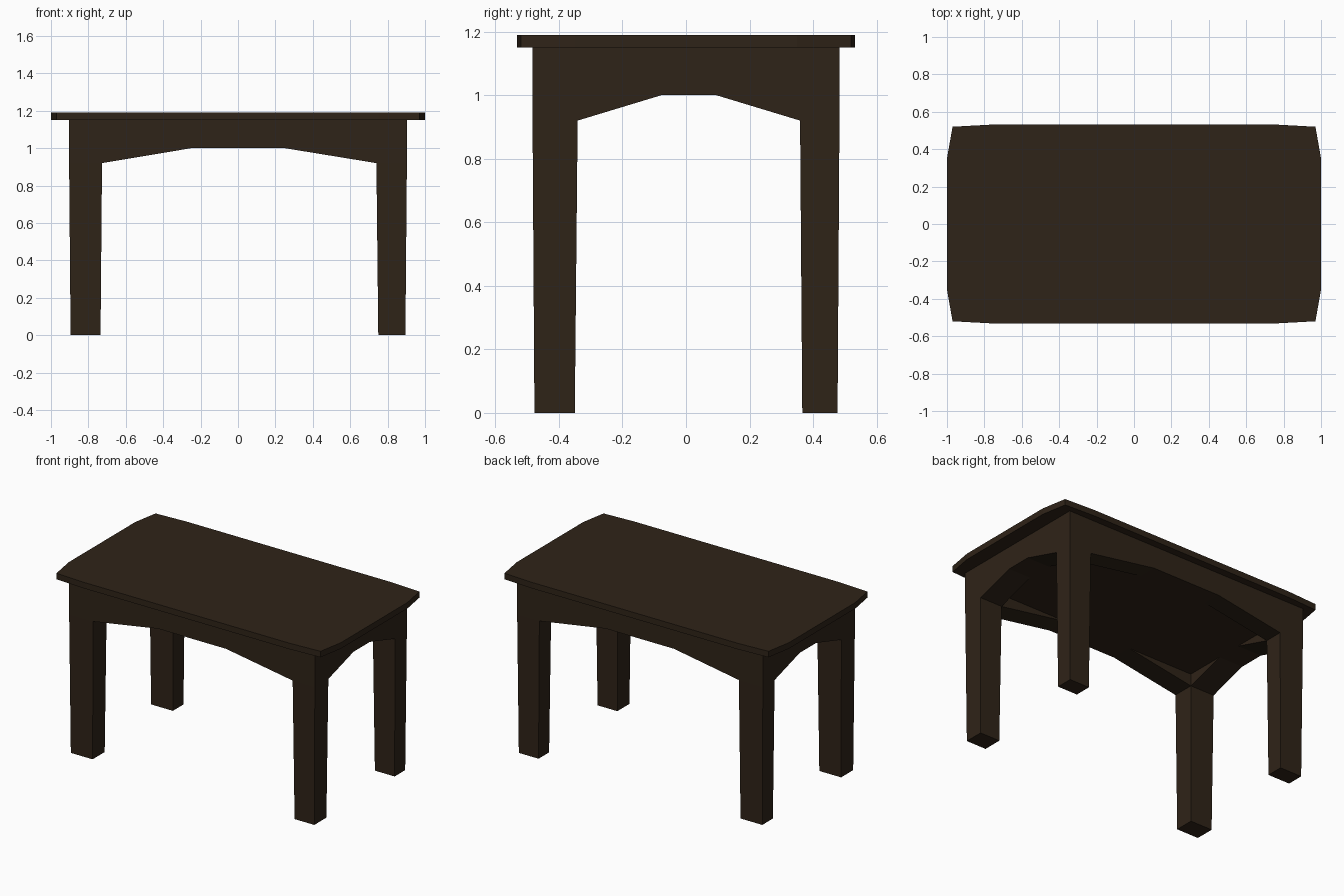
import bpy
import bmesh

if "Cube" in bpy.data.objects:
    bpy.data.objects.remove(bpy.data.objects["Cube"])

wood = bpy.data.materials.new("dark_wood")
wood.diffuse_color = (0.028, 0.017, 0.009, 1)
wood.use_nodes = True
wood.node_tree.nodes["Principled BSDF"].inputs["Base Color"].default_value = wood.diffuse_color


def loft(name, lower, upper):
    """Solid between two matching loops of points."""
    bm = bmesh.new()
    a = [bm.verts.new(p) for p in lower]
    b = [bm.verts.new(p) for p in upper]
    n = len(a)
    bm.faces.new(a[::-1])
    bm.faces.new(b)
    for i in range(n):
        j = (i + 1) % n
        bm.faces.new((a[i], a[j], b[j], b[i]))
    bmesh.ops.recalc_face_normals(bm, faces=bm.faces)
    mesh = bpy.data.meshes.new(name)
    bm.to_mesh(mesh)
    bm.free()
    mesh.materials.append(wood)
    obj = bpy.data.objects.new(name, mesh)
    bpy.context.collection.objects.link(obj)
    return obj


def rect(x0, x1, y0, y1, z):
    return [(x0, y0, z), (x1, y0, z), (x1, y1, z), (x0, y1, z)]


# table top: thin slab with clipped, slightly bowed corners
outline = []
quarter = [(1.0, 0.35), (0.97, 0.52), (0.75, 0.532)]
for sx, sy in ((1, 1), (-1, 1), (-1, -1), (1, -1)):
    pts = quarter if sx * sy > 0 else quarter[::-1]
    outline += [(sx * x, sy * y) for x, y in pts]
loft("table_top", [(x, y, 1.15) for x, y in outline], [(x, y, 1.19) for x, y in outline])

# legs: slightly tapered, (inner, outer) spans at foot and shoulder
leg_x = {"left": ((-0.735, -0.895), (-0.727, -0.903)), "right": ((0.75, 0.895), (0.74, 0.903))}
leg_y = {"front": ((-0.35, -0.477), (-0.341, -0.483)), "back": ((0.366, 0.477), (0.359, 0.483))}
for nx, (x_foot, x_top) in leg_x.items():
    for ny, (y_foot, y_top) in leg_y.items():
        loft(f"{ny}_{nx}_leg", rect(*x_foot, *y_foot, 0), rect(*x_top, *y_top, 0.92))


# aprons: arched boards as deep as the legs
def arch(left, a, b, right, out):
    return [(-out, 0.92), (left, 0.92), (a, 1.0), (b, 1.0),
            (right, 0.92), (out, 0.92), (out, 1.15), (-out, 1.15)]


long_arch = arch(-0.727, -0.25, 0.25, 0.74, 0.903)
short_arch = arch(-0.341, -0.077, 0.095, 0.359, 0.483)
for name, (_, (y0, y1)) in leg_y.items():
    loft(f"{name}_apron", [(x, y0, z) for x, z in long_arch], [(x, y1, z) for x, z in long_arch])
for name, (_, (x0, x1)) in leg_x.items():
    loft(f"{name}_apron", [(x0, y, z) for y, z in short_arch], [(x1, y, z) for y, z in short_arch])

# underside panel closing the frame at the crown of the arches
loft("underside_panel", rect(-0.727, 0.74, -0.341, 0.359, 1.0), rect(-0.727, 0.74, -0.341, 0.359, 1.15))
